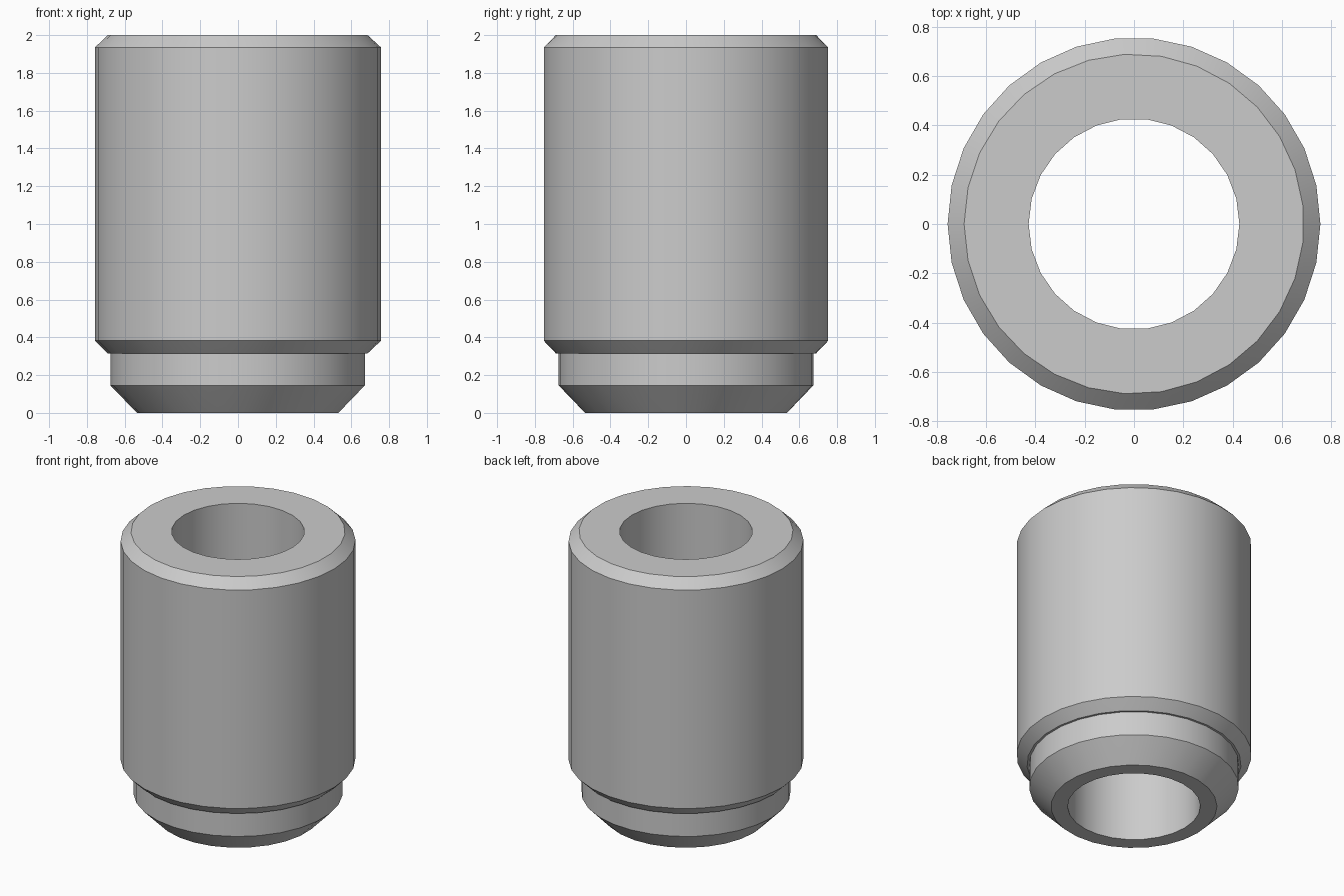
import bpy
import bmesh
from math import cos, sin, pi, radians

cube = bpy.data.objects.get("Cube")
if cube:
    bpy.data.objects.remove(cube)

# Closed cross-section of the bushing: radius, height, sides of that ring
PROFILE = [
    (0.428, 0.0, 26),    # bore, bottom
    (0.535, 0.0, 27),    # bottom rim
    (0.675, 0.145, 29),  # lead-in chamfer
    (0.675, 0.315, 29),  # neck
    (0.69, 0.315, 29),   # shoulder step
    (0.757, 0.382, 30),  # lower body chamfer
    (0.757, 1.935, 30),  # body wall
    (0.69, 2.0, 29),     # upper body chamfer
    (0.428, 2.0, 26),    # bore, top
]


def add_ring(bm, radius, height, sides):
    """Ring of vertices that starts on the -x side."""
    angles = [pi + 2 * pi * i / sides for i in range(sides)]
    return [bm.verts.new((radius * cos(a), radius * sin(a), height)) for a in angles]


def join_rings(bm, a, b):
    """Skin two rings: quads for equal counts, a triangle strip otherwise."""
    na, nb = len(a), len(b)
    if na == nb:
        for i in range(na):
            j = (i + 1) % na
            bm.faces.new((a[i], a[j], b[j], b[i]))
        return
    i = j = 0
    while i < na or j < nb:
        if j == nb or (i < na and (i + 1) / na <= (j + 1) / nb):
            bm.faces.new((a[i % na], a[(i + 1) % na], b[j % nb]))
            i += 1
        else:
            bm.faces.new((a[i % na], b[(j + 1) % nb], b[j % nb]))
            j += 1


# Grey metal
metal = bpy.data.materials.new("grey_metal")
metal.use_nodes = True
grey = (0.6, 0.6, 0.6, 1.0)
metal.diffuse_color = grey
metal.node_tree.nodes["Principled BSDF"].inputs["Base Color"].default_value = grey

# Hollow chamfered sleeve
bm = bmesh.new()
rings = [add_ring(bm, *p) for p in PROFILE]
for k, ring in enumerate(rings):
    join_rings(bm, ring, rings[(k + 1) % len(rings)])
bmesh.ops.recalc_face_normals(bm, faces=bm.faces)
mesh = bpy.data.meshes.new("bushing_sleeve")
bm.to_mesh(mesh)
bm.free()
mesh.materials.append(metal)

sleeve = bpy.data.objects.new("bushing_sleeve", mesh)
bpy.context.collection.objects.link(sleeve)
bpy.ops.object.select_all(action="DESELECT")
sleeve.select_set(True)
bpy.context.view_layer.objects.active = sleeve
bpy.ops.object.shade_smooth_by_angle(angle=radians(30))
